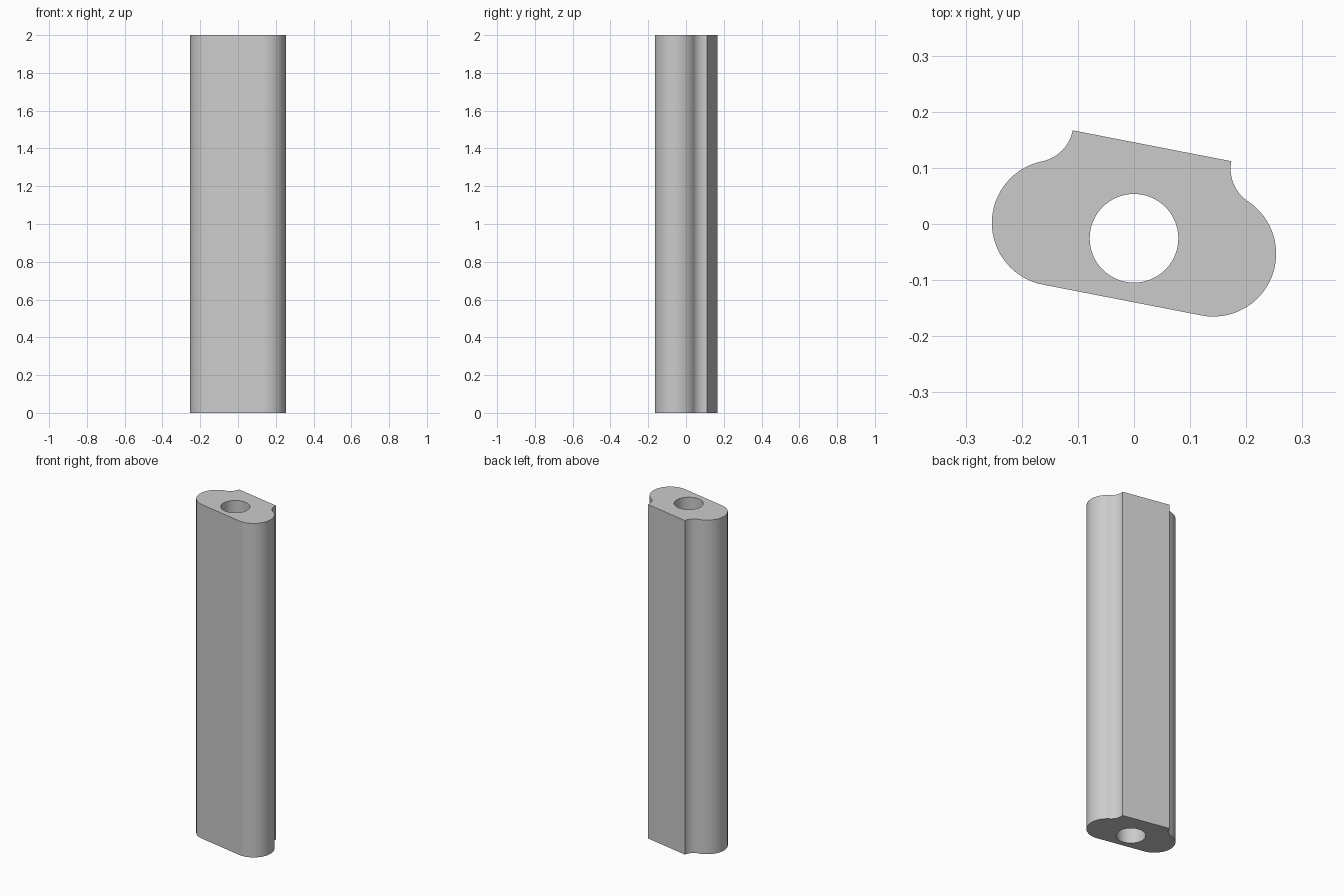
import bpy, bmesh
from math import pi, cos, sin, atan2, radians
from mathutils import Matrix, Vector

HEIGHT = 2.0
SPAN = 0.144      # half distance between the two rounded ends
LOBE = 0.112      # radius of the rounded ends
FLAT = 0.168      # offset of the raised back face
COVE = 0.07       # radius of the concave grooves
BORE = 0.079      # radius of the through hole

if "Cube" in bpy.data.objects:
    bpy.data.objects.remove(bpy.data.objects["Cube"], do_unlink=True)


def arc(cx, cy, r, start, end, steps):
    return [Vector((cx + r * cos(start + (end - start) * i / steps),
                    cy + r * sin(start + (end - start) * i / steps), 0))
            for i in range(steps + 1)]


# Right half of the outline: rounded end, then concave groove up to the flat
blend = atan2(FLAT, COVE)
half = arc(SPAN, 0, LOBE, -pi / 2, blend, 32)
half += arc(SPAN + COVE, FLAT, COVE, blend + pi, pi, 14)[1:]
outline = half + [Vector((-p.x, p.y, 0)) for p in reversed(half)]
bore = arc(0, 0, BORE, 0, 2 * pi, 64)[:-1]

# Fill the outline around the bore and extrude it to full height
bm = bmesh.new()
for loop in (outline, bore):
    verts = [bm.verts.new(p) for p in loop]
    for a, b in zip(verts, verts[1:] + verts[:1]):
        bm.edges.new((a, b))
bmesh.ops.triangle_fill(bm, edges=bm.edges[:], use_beauty=True)
top = bmesh.ops.extrude_face_region(bm, geom=bm.faces[:])["geom"]
bmesh.ops.translate(bm, vec=(0, 0, HEIGHT),
                    verts=[g for g in top if isinstance(g, bmesh.types.BMVert)])
bmesh.ops.recalc_face_normals(bm, faces=bm.faces[:])

# Tilt the section about the bore
bm.transform(Matrix.Translation((0, -0.0255, 0)) @ Matrix.Rotation(radians(-11), 4, "Z"))

mesh = bpy.data.meshes.new("extruded_bar")
bm.to_mesh(mesh)
bm.free()
bar = bpy.data.objects.new("extruded_bar", mesh)
bpy.context.collection.objects.link(bar)

# Single plain grey
grey = bpy.data.materials.new("light_grey")
grey.use_nodes = True
colour = (0.6, 0.6, 0.6, 1)
grey.diffuse_color = colour
grey.node_tree.nodes["Principled BSDF"].inputs["Base Color"].default_value = colour
mesh.materials.append(grey)

bpy.context.view_layer.objects.active = bar
bar.select_set(True)
bpy.ops.object.shade_smooth_by_angle(angle=radians(30))
